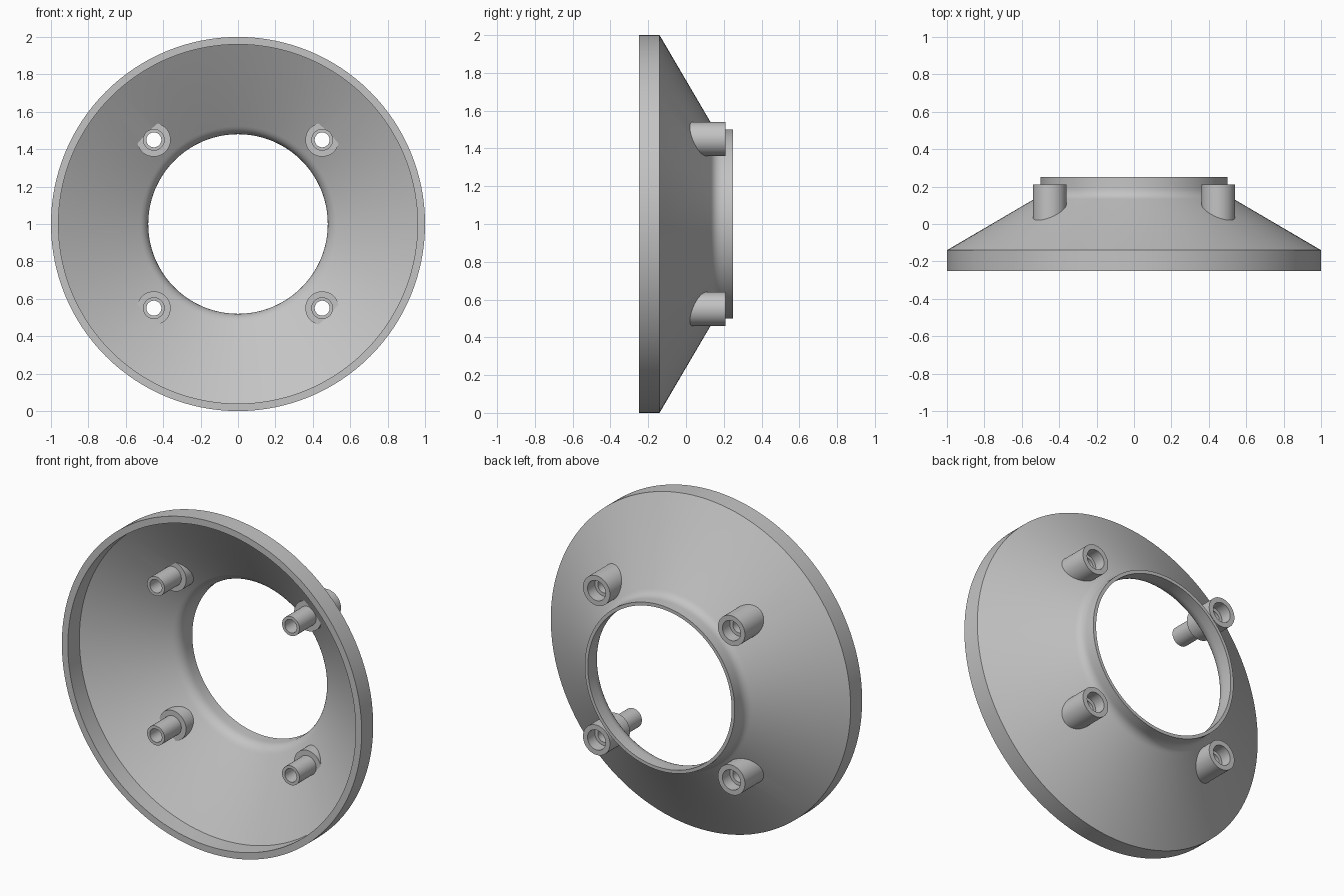
import bpy
import bmesh
from math import sin, cos, pi, radians

cube = bpy.data.objects.get("Cube")
if cube:
    bpy.data.objects.remove(cube, do_unlink=True)

grey = bpy.data.materials.new("plain grey")
grey.use_nodes = True
colour = (0.55, 0.55, 0.55, 1)
grey.diffuse_color = colour
grey.node_tree.nodes["Principled BSDF"].inputs["Base Color"].default_value = colour


def lathe(name, profile, segments, centre=(0, 1)):
    """Revolve a closed (radius, y) profile about a front-to-back axis."""
    bm = bmesh.new()
    rings = []
    for i in range(segments):
        a = 2 * pi * i / segments
        rings.append([bm.verts.new((centre[0] + r * cos(a), y, centre[1] + r * sin(a)))
                      for r, y in profile])
    n = len(profile)
    for i, ring in enumerate(rings):
        after = rings[(i + 1) % segments]
        for j in range(n):
            k = (j + 1) % n
            bm.faces.new((ring[j], ring[k], after[k], after[j]))
    bmesh.ops.recalc_face_normals(bm, faces=bm.faces)
    mesh = bpy.data.meshes.new(name)
    bm.to_mesh(mesh)
    bm.free()
    mesh.materials.append(grey)
    obj = bpy.data.objects.new(name, mesh)
    bpy.context.collection.objects.link(obj)
    return obj


def activate(obj):
    bpy.ops.object.select_all(action='DESELECT')
    obj.select_set(True)
    bpy.context.view_layer.objects.active = obj


def smooth(obj):
    activate(obj)
    bpy.ops.object.shade_smooth_by_angle(angle=radians(28))


def fillet(a, corner, b, steps=6):
    """Rounded corner between two profile points."""
    pts = []
    for i in range(steps + 1):
        t = i / steps
        pts.append(tuple((1 - t) ** 2 * p + 2 * t * (1 - t) * c + t * t * q
                         for p, c, q in zip(a, corner, b)))
    return pts


# Flared shell: rim band, thin cone and short neck
outer = [(1, -0.25), (1, -0.14)] + fillet((0.534, 0.133), (0.5, 0.153), (0.5, 0.194)) + [(0.5, 0.25)]
inner = [(0.48, 0.25)] + fillet((0.48, 0.192), (0.48, 0.142), (0.523, 0.117)) + [(0.96, -0.14), (0.96, -0.25)]
shell = lathe("flared_shell", outer + inner, 128)

# Four screw bosses with counterbored backs and slim front tubes
boss_profile = [(0.04, -0.14), (0.058, -0.14), (0.058, 0.02), (0.09, 0.02),
                (0.09, 0.21), (0.06, 0.21), (0.06, 0.14), (0.04, 0.14)]
for side, sx in (("left", 1), ("right", -1)):
    for level, sz in (("upper", 1), ("lower", -1)):
        x, z = 0.45 * sx, 1 + 0.45 * sz
        # Open the shell where the screw hole passes through
        bpy.ops.mesh.primitive_cylinder_add(vertices=32, radius=0.05, depth=0.4,
                                            location=(x, 0.05, z), rotation=(pi / 2, 0, 0))
        cutter = bpy.context.object
        cutter.name = "hole_cutter"
        cutter.hide_render = True
        activate(shell)
        cut = shell.modifiers.new("hole", 'BOOLEAN')
        cut.operation = 'DIFFERENCE'
        cut.solver = 'EXACT'
        cut.object = cutter
        bpy.ops.object.modifier_apply(modifier=cut.name)
        bpy.data.objects.remove(cutter, do_unlink=True)
        smooth(lathe(f"{level}_{side}_boss", boss_profile, 48, (x, z)))

smooth(shell)
